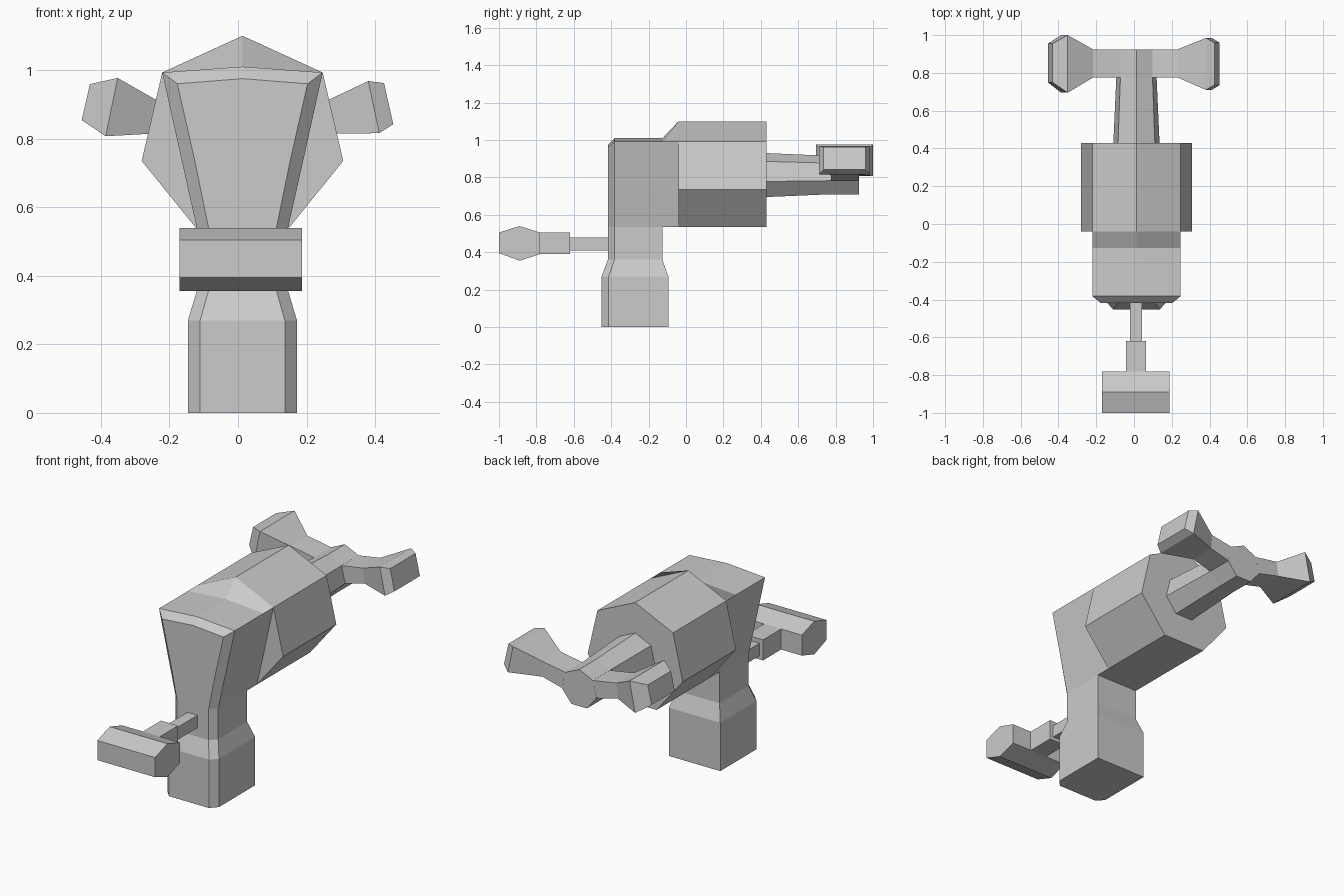
import bpy, bmesh

if "Cube" in bpy.data.objects:
    bpy.data.objects.remove(bpy.data.objects["Cube"])

CX = 0.013  # centre line of the body


def loft(name, rings, closed=True, cap_start=True, cap_end=True):
    """Skin a list of equal-length point rings."""
    bm = bmesh.new()
    vs = [[bm.verts.new(p) for p in r] for r in rings]
    n = len(rings[0])
    for a, b in zip(vs, vs[1:]):
        for i in range(n if closed else n - 1):
            j = (i + 1) % n
            bm.faces.new((a[i], a[j], b[j], b[i]))
    if cap_start:
        bm.faces.new(vs[0])
    if cap_end:
        bm.faces.new(vs[-1])
    bmesh.ops.recalc_face_normals(bm, faces=bm.faces)
    me = bpy.data.meshes.new(name)
    bm.to_mesh(me)
    bm.free()
    ob = bpy.data.objects.new(name, me)
    bpy.context.collection.objects.link(ob)
    return ob


def section(y, top, shoulder, side, bottom):
    """Mirrored upright section: ridge z, then (half width, z) pairs."""
    half = [bottom, side, shoulder]
    pts = half + [(0, top)] + [(-x, z) for x, z in reversed(half)]
    return [(CX + x, y, z) for x, z in pts]


def tail_section(y, s, base):
    """Barrel section scaled down."""
    f = lambda z: base + s * (z - 0.535)
    return section(y, f(1.10), (0.234 * s, f(0.993)), (0.294 * s, f(0.735)), (0.132 * s, base))


def post_ring(z, inner, outer, front, chamfer, back):
    """Flat ring with chamfered front corners."""
    half = [(inner, front), (outer, chamfer), (outer, back)]
    return [(CX + x, y, z) for x, y in half + [(-x, y) for x, y in reversed(half)]]


def box(name, x0, x1, y0, y1, z0, z1):
    return loft(name, [[(x0, y, z0), (x1, y, z0), (x1, y, z1), (x0, y, z1)] for y in (y0, y1)])


# lower post
loft("post", [
    post_ring(0, 0.1235, 0.159, -0.452, -0.414, -0.094),
    post_ring(0.27, 0.1235, 0.159, -0.452, -0.414, -0.094),
    post_ring(0.36, 0.098, 0.132, -0.418, -0.382, -0.126),
    post_ring(0.535, 0.098, 0.132, -0.418, -0.382, -0.126)], cap_end=False)

# flared head above the post, open underneath
sh, mid, low = (0.234, 0.993), (0.177, 0.735), (0.132, 0.535)
neck = section(-0.126, 1.01, sh, mid, low)
loft("head", [
    section(-0.418, 0.975, (0.19, 0.96), (0.139, 0.735), (0.098, 0.535)),
    section(-0.382, 1.01, sh, mid, low),
    neck], closed=False, cap_end=False)

# barrel with stepped front and stepped back
loft("barrel", [
    neck,
    section(-0.04, 1.10, sh, mid, low),
    section(-0.04, 1.10, sh, (0.294, 0.735), low),
    section(0.43, 1.10, sh, (0.294, 0.735), low),
    tail_section(0.43, 0.416, 0.695)], cap_start=False, cap_end=False)

# tail arm
loft("tail_arm", [
    tail_section(0.43, 0.416, 0.695),
    tail_section(0.775, 0.363, 0.71),
    tail_section(0.925, 0.363, 0.71)], cap_start=False)

# flared rear grips: top x, top z, bottom x, bottom z, y range
grips = {
    "right_grip": [(0.098, 0.876, 0.12, 0.783, 0.775, 0.925),
                   (0.232, 0.898, 0.24, 0.814, 0.775, 0.925),
                   (0.38, 0.968, 0.412, 0.816, 0.71, 0.985),
                   (0.426, 0.962, 0.453, 0.842, 0.735, 0.96)],
    "left_grip": [(-0.072, 0.876, -0.094, 0.783, 0.775, 0.925),
                  (-0.218, 0.901, -0.226, 0.816, 0.775, 0.925),
                  (-0.351, 0.977, -0.386, 0.807, 0.695, 1.0),
                  (-0.432, 0.959, -0.456, 0.854, 0.75, 0.955)],
}
for name, rows in grips.items():
    loft(name, [[(xt, y0, zt), (xt, y1, zt), (xb, y1, zb), (xb, y0, zb)]
                for xt, zt, xb, zb, y0, y1 in rows], cap_start=False)

# front rod, collar and cross handle
box("front_rod", -0.02, 0.042, -0.62, -0.415, 0.41, 0.48)
box("front_collar", -0.042, 0.064, -0.78, -0.62, 0.39, 0.505)
profile = [(-1.0, 0.395), (-0.89, 0.355), (-0.78, 0.39),
           (-0.78, 0.505), (-0.89, 0.54), (-1.0, 0.505)]
loft("front_handle", [[(x, y, z) for y, z in profile] for x in (-0.17, 0.187)])
